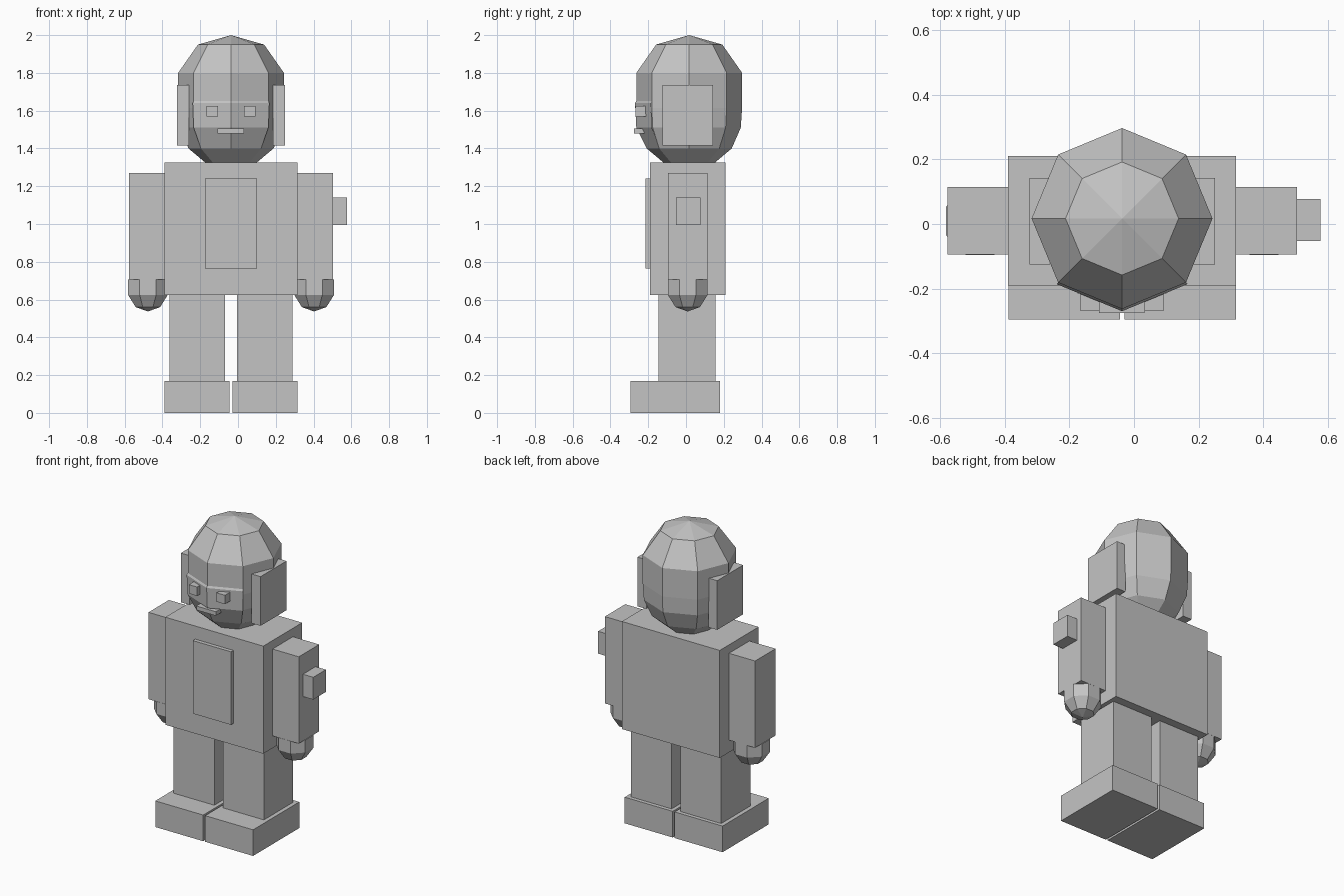
import bpy, bmesh, math

if "Cube" in bpy.data.objects:
    bpy.data.objects.remove(bpy.data.objects["Cube"], do_unlink=True)

grey = bpy.data.materials.new("plain_grey")
grey.use_nodes = True
COLOUR = (0.55, 0.55, 0.55, 1)
grey.diffuse_color = COLOUR
grey.node_tree.nodes["Principled BSDF"].inputs["Base Color"].default_value = COLOUR

MID = -0.037  # x of the body's plane of symmetry


def finish(name, bm):
    bmesh.ops.recalc_face_normals(bm, faces=bm.faces)
    mesh = bpy.data.meshes.new(name)
    bm.to_mesh(mesh)
    bm.free()
    mesh.materials.append(grey)
    obj = bpy.data.objects.new(name, mesh)
    bpy.context.collection.objects.link(obj)
    return obj


def box(name, x, y, z):
    """Box from three (low, high) ranges."""
    bm = bmesh.new()
    bmesh.ops.create_cube(bm, size=1)
    for v in bm.verts:
        v.co = [r[0] + (c + 0.5) * (r[1] - r[0]) for c, r in zip(v.co, (x, y, z))]
    return finish(name, bm)


def pair(name, x, y, z):
    """Left and right boxes, x measured outwards from the middle."""
    box("left_" + name, (MID + x[0], MID + x[1]), y, z)
    box("right_" + name, (MID - x[1], MID - x[0]), y, z)


def lathe(name, centre, profile, phase=0.0, columns=range(8), closed=True):
    """Eight-sided turned solid from (radius, z) rings; column 0 faces front."""
    bm = bmesh.new()
    rings = []
    for r, z in profile:
        ring = []
        for i in columns:
            a = phase + i * math.pi / 4
            ring.append(bm.verts.new((centre[0] + r * math.sin(a),
                                      centre[1] - r * math.cos(a), z)))
        rings.append(ring)
    n = len(rings[0])
    for low, high in zip(rings, rings[1:]):
        for i in range(n if closed else n - 1):
            j = (i + 1) % n
            bm.faces.new((low[i], low[j], high[j], high[i]))
    bmesh.ops.remove_doubles(bm, verts=bm.verts, dist=0.0001)
    return finish(name, bm)


# Torso
box("torso", (-0.39, 0.315), (-0.19, 0.21), (0.625, 1.325))
box("chest_panel", (-0.175, 0.1), (-0.215, -0.185), (0.765, 1.24))

# Legs and feet
pair("leg", (0.032, 0.325), (-0.145, 0.155), (0.17, 0.63))
pair("foot", (0.007, 0.352), (-0.295, 0.18), (0, 0.17))

# Arms, hands and the knob on the left arm
pair("arm", (0.35, 0.541), (-0.095, 0.115), (0.705, 1.27))
box("arm_knob", (0.5, 0.578), (-0.052, 0.078), (0.995, 1.14))
for side, s in (("left", 1), ("right", -1)):
    lathe(side + "_hand", (MID + s * 0.44, 0.009),
          [(0, 0.537), (0.07, 0.56), (0.114, 0.625), (0.114, 0.706), (0, 0.706)],
          phase=math.pi / 8)

# Head with a slightly raised lower face
HEAD = (MID, 0.017)
lathe("head", HEAD,
      [(0, 1.3), (0.13, 1.32), (0.225, 1.4), (0.273, 1.51), (0.28, 1.615),
       (0.28, 1.8), (0.175, 1.95), (0, 2.0)])
lathe("face", HEAD,
      [(0.225, 1.4), (0.28, 1.51), (0.287, 1.64), (0.278, 1.655)],
      columns=range(-1, 2), closed=False)

# Ears, eyes and mouth
pair("ear", (0.223, 0.287), (-0.125, 0.142), (1.415, 1.735))
pair("eye", (0.07, 0.13), (-0.267, -0.2), (1.568, 1.626))
box("mouth", (-0.108, 0.033), (-0.275, -0.2), (1.48, 1.506))
